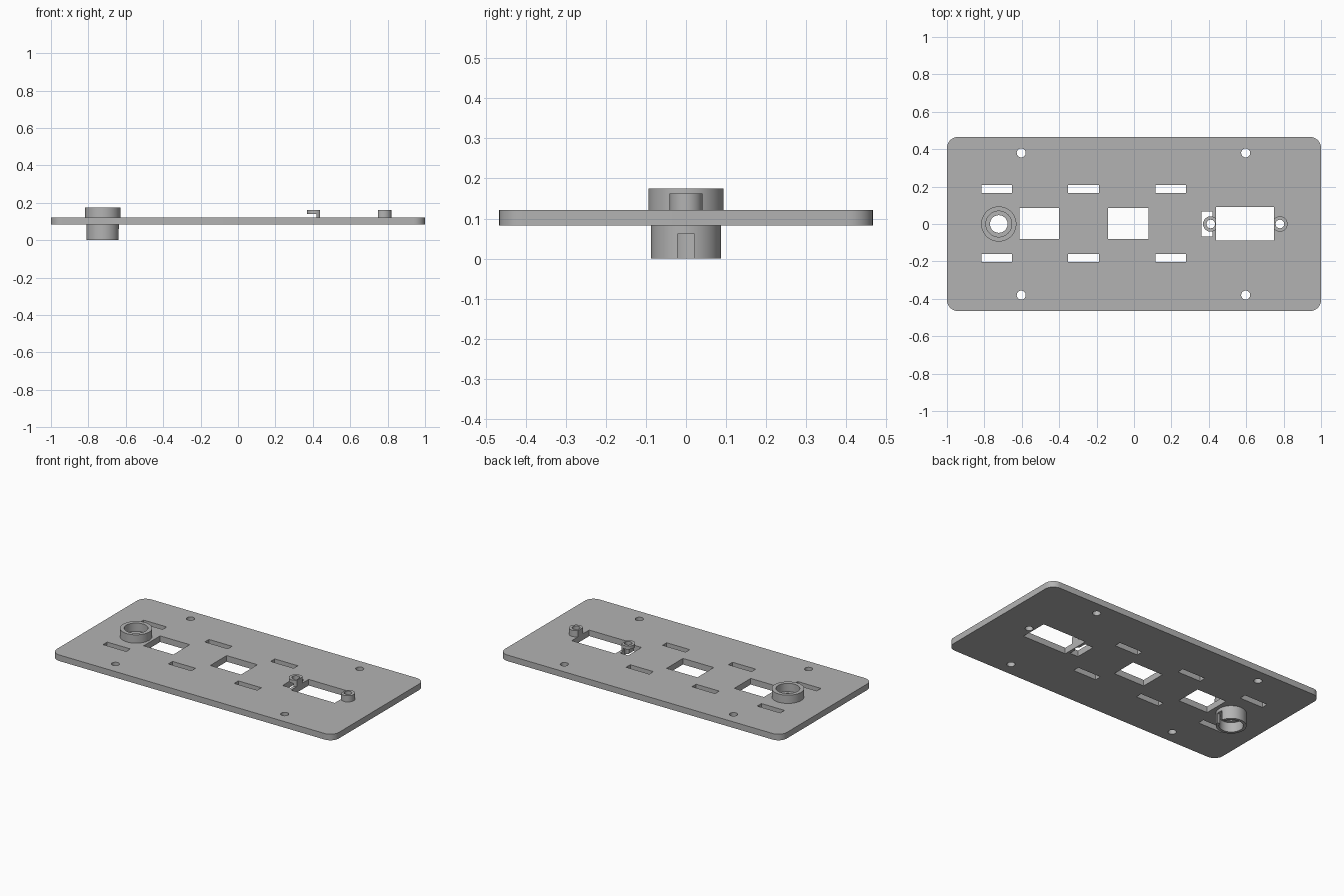
import bpy, math

cube = bpy.data.objects.get("Cube")
if cube:
    bpy.data.objects.remove(cube, do_unlink=True)

GREY = (0.45, 0.45, 0.45, 1)
mat = bpy.data.materials.new("plain grey")
mat.use_nodes = True
mat.diffuse_color = GREY
mat.node_tree.nodes["Principled BSDF"].inputs["Base Color"].default_value = GREY

BOTTOM, TOP = 0.083, 0.122
MID = (BOTTOM + TOP) / 2


def box(name, x0, x1, y0, y1, z0, z1):
    bpy.ops.mesh.primitive_cube_add(size=1, location=((x0 + x1) / 2, (y0 + y1) / 2, (z0 + z1) / 2))
    ob = bpy.context.object
    ob.name = name
    ob.scale = (x1 - x0, y1 - y0, z1 - z0)
    bpy.ops.object.transform_apply(location=True, rotation=True, scale=True)
    ob.data.materials.append(mat)
    return ob


def cylinder(name, x, y, r, z0, z1, sides=48):
    bpy.ops.mesh.primitive_cylinder_add(vertices=sides, radius=r, depth=z1 - z0,
                                        location=(x, y, (z0 + z1) / 2))
    ob = bpy.context.object
    ob.name = name
    ob.data.materials.append(mat)
    return ob


def combine(target, tool, operation):
    bpy.context.view_layer.objects.active = target
    mod = target.modifiers.new(tool.name, 'BOOLEAN')
    mod.operation = operation
    mod.solver = 'EXACT'
    mod.object = tool
    bpy.ops.object.modifier_apply(modifier=mod.name)
    bpy.data.objects.remove(tool, do_unlink=True)


# Panel with rounded upright corners
panel = box("mounting_panel", -1, 1, -0.466, 0.466, BOTTOM, TOP)
weights = panel.data.attributes.new("bevel_weight_edge", 'FLOAT', 'EDGE')
for e in panel.data.edges:
    a, b = (panel.data.vertices[i].co for i in e.vertices)
    weights.data[e.index].value = float(abs(a.z - b.z) > 0.01)
bevel = panel.modifiers.new("corners", 'BEVEL')
bevel.limit_method = 'WEIGHT'
bevel.width = 0.06
bevel.segments = 10
bpy.context.view_layer.objects.active = panel
bpy.ops.object.modifier_apply(modifier=bevel.name)

# Socket collar above, socket barrel below, two screw bosses
SOCKET = -0.723
BOSSES = (0.41, 0.78)
combine(panel, cylinder("collar", SOCKET, 0, 0.094, MID, 0.175, 64), 'UNION')
combine(panel, cylinder("barrel", SOCKET, 0, 0.087, 0, MID, 64), 'UNION')
for x in BOSSES:
    combine(panel, cylinder("boss", x, 0, 0.041, MID, 0.162), 'UNION')

# Socket bores and the key notch
cutters = [
    cylinder("through_bore", SOCKET, 0, 0.047, -0.1, 0.3),
    cylinder("upper_bore", SOCKET, 0, 0.069, TOP, 0.3),
    cylinder("lower_bore", SOCKET, 0, 0.069, -0.1, 0.061),
    box("key_notch", SOCKET + 0.03, SOCKET + 0.1, -0.021, 0.021, -0.1, 0.061),
]

# Rectangular windows, cable pocket below the left boss
cutters += [
    box("window", -0.612, -0.402, -0.081, 0.085, -0.1, 0.3),
    box("window", -0.14, 0.078, -0.081, 0.085, -0.1, 0.3),
    box("window", 0.438, 0.748, -0.088, 0.09, -0.1, 0.3),
    box("cable_pocket", 0.362, 0.42, -0.066, 0.068, -0.1, 0.141),
]

# Tie slots
for x in (-0.733, -0.27, 0.197):
    for y in (-0.182, 0.187):
        cutters.append(box("slot", x - 0.082, x + 0.082, y - 0.021, y + 0.021, -0.1, 0.3))

# Corner screw holes and boss screw holes
for x in (-0.603, 0.597):
    for y in (-0.38, 0.38):
        cutters.append(cylinder("screw_hole", x, y, 0.024, -0.1, 0.3, 32))
for x in BOSSES:
    cutters.append(cylinder("boss_hole", x, 0, 0.023, -0.1, 0.3, 32))

for c in cutters:
    combine(panel, c, 'DIFFERENCE')

bpy.ops.object.select_all(action='DESELECT')
panel.select_set(True)
bpy.context.view_layer.objects.active = panel
bpy.ops.object.shade_smooth_by_angle(angle=math.radians(30))
